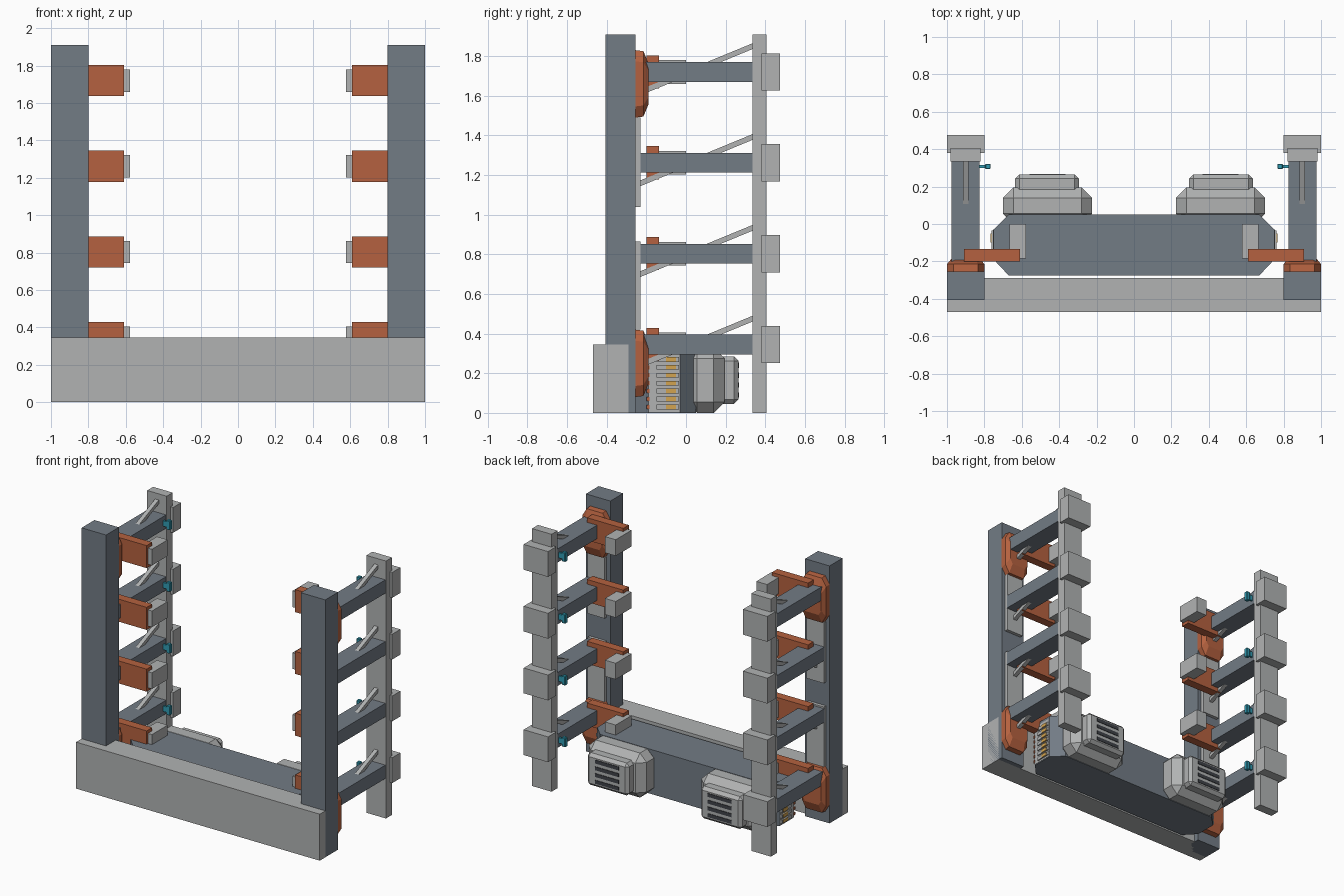
import bpy, bmesh, math
from mathutils import Matrix, Vector

if "Cube" in bpy.data.objects:
    bpy.data.objects.remove(bpy.data.objects["Cube"])


def material(name, rgb):
    m = bpy.data.materials.new(name)
    m.diffuse_color = (*rgb, 1)
    m.use_nodes = True
    m.node_tree.nodes["Principled BSDF"].inputs["Base Color"].default_value = m.diffuse_color
    return m


LIGHT = material("light grey", (0.44, 0.45, 0.45))
STEEL = material("steel grey", (0.17, 0.20, 0.235))
ORANGE = material("burnt orange", (0.46, 0.12, 0.05))
CYAN = material("cyan", (0.03, 0.33, 0.45))
GOLD = material("gold", (0.65, 0.37, 0.08))
DARK = material("dark grey", (0.05, 0.055, 0.065))


def finish(bm, name, mat):
    bmesh.ops.recalc_face_normals(bm, faces=bm.faces)
    me = bpy.data.meshes.new(name)
    bm.to_mesh(me)
    bm.free()
    me.materials.append(mat)
    ob = bpy.data.objects.new(name, me)
    bpy.context.collection.objects.link(ob)
    return ob


def box(name, mat, x, y, z, bevel=0.0):
    """Box given by its (min, max) range on each axis."""
    bm = bmesh.new()
    size = [r[1] - r[0] for r in (x, y, z)]
    mid = [(r[1] + r[0]) / 2 for r in (x, y, z)]
    bmesh.ops.create_cube(bm, size=1, matrix=Matrix.Translation(mid) @ Matrix.Diagonal((*size, 1)))
    if bevel:
        bmesh.ops.bevel(bm, geom=bm.edges[:], offset=bevel, segments=1, affect='EDGES')
    return finish(bm, name, mat)


def sx(s, a, b):
    """Range on x, mirrored when s is -1."""
    return (a, b) if s > 0 else (-b, -a)


def octagon(cx, cz, hx, hz, cut):
    pts = [(hx - cut, -hz), (hx, -hz + cut * 1.6), (hx, hz - cut * 1.6), (hx - cut, hz)]
    pts += [(-a, -b) for a, b in pts]
    return [(cx + a, cz + b) for a, b in pts]


def loft(name, mat, rings):
    """Closed solid through rings of equal point count."""
    bm = bmesh.new()
    loops = [[bm.verts.new(p) for p in r] for r in rings]
    n = len(loops[0])
    for a, b in zip(loops, loops[1:]):
        for i in range(n):
            bm.faces.new((a[i], a[(i + 1) % n], b[(i + 1) % n], b[i]))
    bm.faces.new(loops[0])
    bm.faces.new(loops[-1])
    return finish(bm, name, mat)


def brace(name, x, p, q, width, thick):
    """Slanted bar between two (y, z) points."""
    a, b = Vector((x, *p)), Vector((x, *q))
    rot = Matrix.Rotation(math.atan2(q[1] - p[1], q[0] - p[0]), 4, 'X')
    bm = bmesh.new()
    bmesh.ops.create_cube(bm, size=1, matrix=Matrix.Translation((a + b) / 2) @ rot
                          @ Matrix.Diagonal((width, (b - a).length, thick, 1)))
    return finish(bm, name, LIGHT)


# front beam
box("front_beam", LIGHT, (-1, 1), (-0.47, -0.29), (0, 0.345))

# central body with cut corners
outline = [(0.67, -0.275), (0.75, -0.19), (0.75, -0.03), (0.67, 0.05)]
outline += [(-x, y) for x, y in reversed(outline)]
loft("central_body", STEEL, [[(x, y, z) for x, y in outline] for z in (0.0, 0.33)])

LEVELS = [0.345 + 0.4583 * i for i in range(4)]
for s, side in ((1, "right"), (-1, "left")):
    # upright columns and rear posts
    box(f"{side}_column", STEEL, sx(s, 0.8, 1.0), (-0.405, -0.255), (0.0, 1.91))
    box(f"{side}_rear_post", LIGHT, sx(s, 0.82, 0.98), (0.335, 0.405), (0.0, 1.91))

    # strips behind the columns
    for z0, z1 in ((0.42, 0.865), (1.04, 1.49)):
        box(f"{side}_column_strip", LIGHT, sx(s, 0.83, 0.97), (-0.256, -0.23), (z0, z1))

    # faceted joint pads
    for cz in (0.25, 1.66):
        specs = ((-0.256, 0.1, 0.17, 0.035), (-0.215, 0.1, 0.165, 0.035), (-0.188, 0.078, 0.10, 0.022))
        loft(f"{side}_joint_pad", ORANGE,
             [[(px, y, pz) for px, pz in octagon(s * 0.9, cz, hx, hz, c)] for y, hx, hz, c in specs])

    for z in LEVELS:
        # arm, slanted brace and rear block
        box(f"{side}_arm", STEEL, sx(s, 0.825, 0.975), (-0.23, 0.34), (z - 0.05, z + 0.05))
        brace(f"{side}_brace", s * 0.9, (-0.235, z - 0.105), (0.34, z + 0.132), 0.03, 0.027)
        box(f"{side}_rear_block", LIGHT, sx(s, 0.8, 1.0), (0.38, 0.475), (z - 0.094, z + 0.094))
        # clamp plate and its grip
        box(f"{side}_clamp_plate", ORANGE, sx(s, 0.61, 0.908), (-0.2, -0.135), (z - 0.083, z + 0.084))
        box(f"{side}_clamp_grip", LIGHT, sx(s, 0.577, 0.665), (-0.185, 0.0), (z - 0.06, z + 0.06))
        # small lamp on the arm
        box(f"{side}_lamp_stem", CYAN, sx(s, 0.795, 0.826), (0.3, 0.315), (z - 0.02, z + 0.02))
        box(f"{side}_lamp", CYAN, sx(s, 0.766, 0.796), (0.294, 0.322), (z - 0.035, z + 0.035), 0.004)

    # vented end of the body
    box(f"{side}_end_panel", LIGHT, sx(s, 0.74, 0.753), (-0.19, -0.03), (0.005, 0.31))
    for i in range(7):
        z = 0.03 + i * 0.04
        box(f"{side}_end_fin", LIGHT, sx(s, 0.745, 0.762), (-0.15, -0.035), (z - 0.012, z + 0.012))
        box(f"{side}_end_tab", GOLD, sx(s, 0.755, 0.766), (-0.1, -0.05), (z - 0.012, z + 0.012))
        box(f"{side}_end_stud", ORANGE, sx(s, 0.73, 0.757), (-0.2, -0.185), (z - 0.01, z + 0.01))

    # rear engine housing with vent
    box(f"{side}_engine", LIGHT, sx(s, 0.225, 0.7), (0.0, 0.195), (0.0, 0.33), 0.055)
    box(f"{side}_engine_cover", LIGHT, sx(s, 0.295, 0.635), (0.15, 0.264), (0.045, 0.285), 0.022)
    for i in range(4):
        z = 0.09 + i * 0.05
        box(f"{side}_vent_slat", DARK, sx(s, 0.365, 0.56), (0.26, 0.268), (z - 0.013, z + 0.013))
